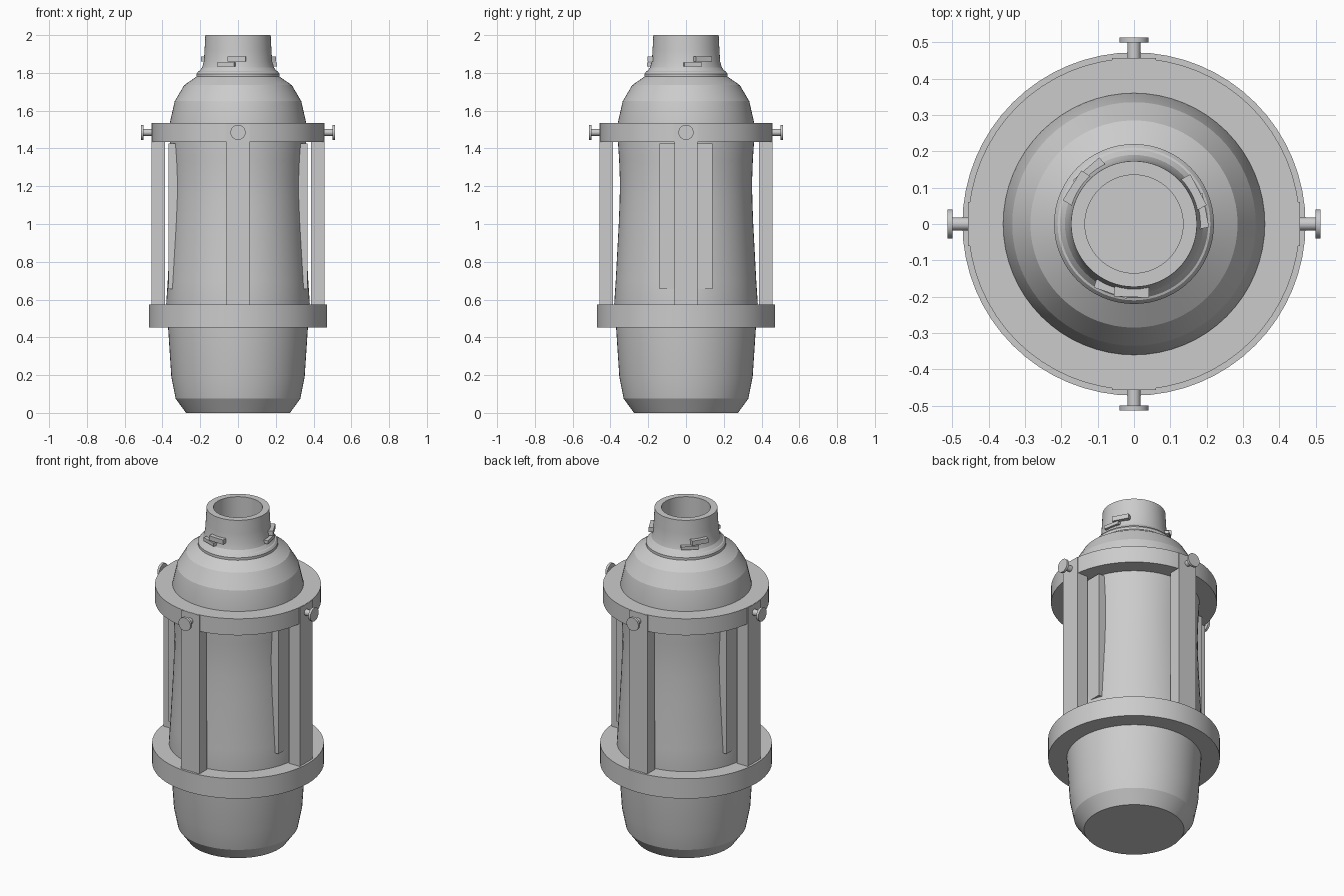
import bpy, bmesh, math
from mathutils import Matrix, Vector

if "Cube" in bpy.data.objects:
    bpy.data.objects.remove(bpy.data.objects["Cube"])

grey = bpy.data.materials.new("plain_grey")
grey.diffuse_color = (0.6, 0.6, 0.6, 1)
grey.use_nodes = True
grey.node_tree.nodes["Principled BSDF"].inputs["Base Color"].default_value = grey.diffuse_color


def finish(name, bm, smooth=True):
    bmesh.ops.remove_doubles(bm, verts=bm.verts, dist=1e-5)
    bmesh.ops.recalc_face_normals(bm, faces=bm.faces)
    me = bpy.data.meshes.new(name)
    bm.to_mesh(me)
    bm.free()
    me.materials.append(grey)
    ob = bpy.data.objects.new(name, me)
    bpy.context.collection.objects.link(ob)
    if smooth:
        bpy.ops.object.select_all(action='DESELECT')
        ob.select_set(True)
        bpy.context.view_layer.objects.active = ob
        bpy.ops.object.shade_smooth_by_angle(angle=math.radians(14))
    return ob


def lathe(name, profile, closed=False, matrix=Matrix(), steps=64):
    """Spin an (r, z) profile around z."""
    bm = bmesh.new()
    vs = [bm.verts.new((r, 0, z)) for r, z in profile]
    es = [bm.edges.new(p) for p in zip(vs, vs[1:])]
    if closed:
        es.append(bm.edges.new((vs[-1], vs[0])))
    bmesh.ops.spin(bm, geom=vs + es, cent=(0, 0, 0), axis=(0, 0, 1),
                   angle=math.tau, steps=steps, use_merge=True)
    bm.transform(matrix)
    return finish(name, bm)


def box(name, lo, hi, angle=0):
    """Box between two corners, turned about z."""
    lo, hi = Vector(lo), Vector(hi)
    bm = bmesh.new()
    bmesh.ops.create_cube(bm, size=1)
    bm.transform(Matrix.Rotation(angle, 4, 'Z') @ Matrix.Translation((lo + hi) / 2)
                 @ Matrix.Diagonal((*(hi - lo), 1)))
    return finish(name, bm, False)


# Bottle body with dome, collar, neck and bore
lathe("bottle_body", [
    (0, 0), (0.275, 0), (0.33, 0.075), (0.353, 0.19), (0.370, 0.45),
    (0.380, 0.58), (0.372, 0.70), (0.364, 0.85), (0.356, 1.0), (0.351, 1.13),
    (0.350, 1.23), (0.354, 1.34), (0.360, 1.43), (0.360, 1.54),
    (0.335, 1.65), (0.285, 1.735), (0.220, 1.780), (0.220, 1.795), (0.210, 1.808),
    (0.204, 1.81), (0.190, 1.828), (0.181, 1.86), (0.177, 1.92), (0.173, 2.0),
    (0.135, 2.0), (0.135, 1.75), (0, 1.75)])

# Two holding rings
lathe("lower_ring", [(0.36, 0.452), (0.472, 0.452), (0.472, 0.573), (0.36, 0.573)], True)
lathe("upper_ring", [(0.34, 1.435), (0.456, 1.435), (0.456, 1.535), (0.34, 1.535)], True)

# Four rails with knobs
for i in range(4):
    a = i * math.pi / 2
    box(f"rail_{i}", (0.386, -0.061, 0.56), (0.457, 0.061, 1.534), a)
    m = (Matrix.Rotation(a, 4, 'Z') @ Matrix.Translation((0, 0, 1.485))
         @ Matrix.Rotation(math.pi / 2, 4, 'Y'))
    lathe(f"knob_{i}", [(0, 0.44), (0.018, 0.44), (0.018, 0.499), (0.040, 0.499),
                        (0.040, 0.513), (0, 0.513)], matrix=m, steps=32)

# Flat panels on the left and right sides of the body
for side, a in (("right", 0), ("left", math.pi)):
    box(f"{side}_panel", (0.29, -0.14, 0.655), (0.369, 0.14, 1.425), a)

# Three pairs of thread lugs around the neck
for i in range(3):
    a = math.radians(-92 + 120 * i)
    box(f"upper_lug_{i}", (0.165, -0.048, 1.86), (0.201, 0.048, 1.888), a)
    box(f"lower_lug_{i}", (0.165, -0.048, 1.834), (0.201, 0.048, 1.854),
        a - math.radians(17))
